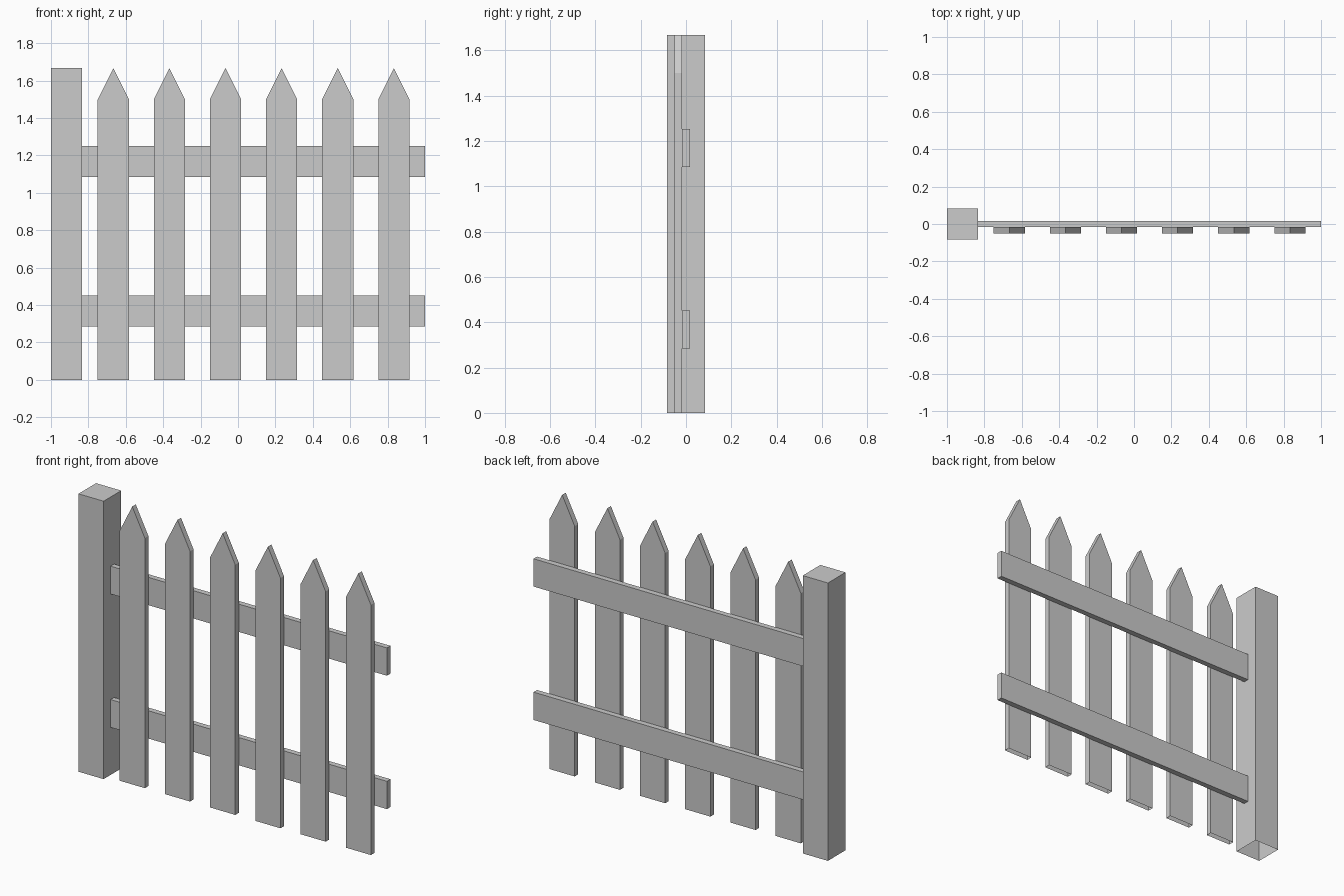
import bpy, bmesh

if "Cube" in bpy.data.objects:
    bpy.data.objects.remove(bpy.data.objects["Cube"])

W = 1 / 6      # width of post, pickets and rails
T = 1 / 30     # board thickness
H = 5 / 3      # overall height


def prism(name, profile, y0, y1, open_side):
    """Extrude an x/z profile along y; leave the face pointing to open_side out."""
    bm = bmesh.new()
    face = bm.faces.new([bm.verts.new((x, y0, z)) for x, z in profile])
    ext = bmesh.ops.extrude_face_region(bm, geom=[face], use_keep_orig=True)
    moved = [v for v in ext["geom"] if isinstance(v, bmesh.types.BMVert)]
    bmesh.ops.translate(bm, verts=moved, vec=(0, y1 - y0, 0))
    bmesh.ops.recalc_face_normals(bm, faces=bm.faces)
    bm.normal_update()
    axis, sign = open_side
    hidden = [f for f in bm.faces if f.normal[axis] * sign > 0.99]
    bmesh.ops.delete(bm, geom=hidden, context='FACES_ONLY')
    mesh = bpy.data.meshes.new(name)
    bm.to_mesh(mesh)
    bm.free()
    obj = bpy.data.objects.new(name, mesh)
    bpy.context.collection.objects.link(obj)


def rect(x0, x1, z0, z1):
    return [(x0, z0), (x1, z0), (x1, z1), (x0, z1)]


BOTTOM, LEFT = (2, -1), (0, -1)

# Square end post, open underneath
prism("post", rect(-1, -1 + W, 0, H), -W / 2, W / 2, BOTTOM)

# Two rails butting against the post
for name, z in (("lower_rail", 0.285), ("upper_rail", 1.085)):
    prism(name, rect(-1 + W, 1, z, z + W), -T / 2, T / 2, LEFT)

# Six pointed pickets on the front of the rails, open underneath
for i in range(6):
    cx = -2 / 3 + 0.3 * i
    profile = [(cx - W / 2, 0), (cx + W / 2, 0), (cx + W / 2, H - W),
               (cx, H), (cx - W / 2, H - W)]
    prism(f"picket_{i + 1}", profile, -1.5 * T, -T / 2, BOTTOM)
